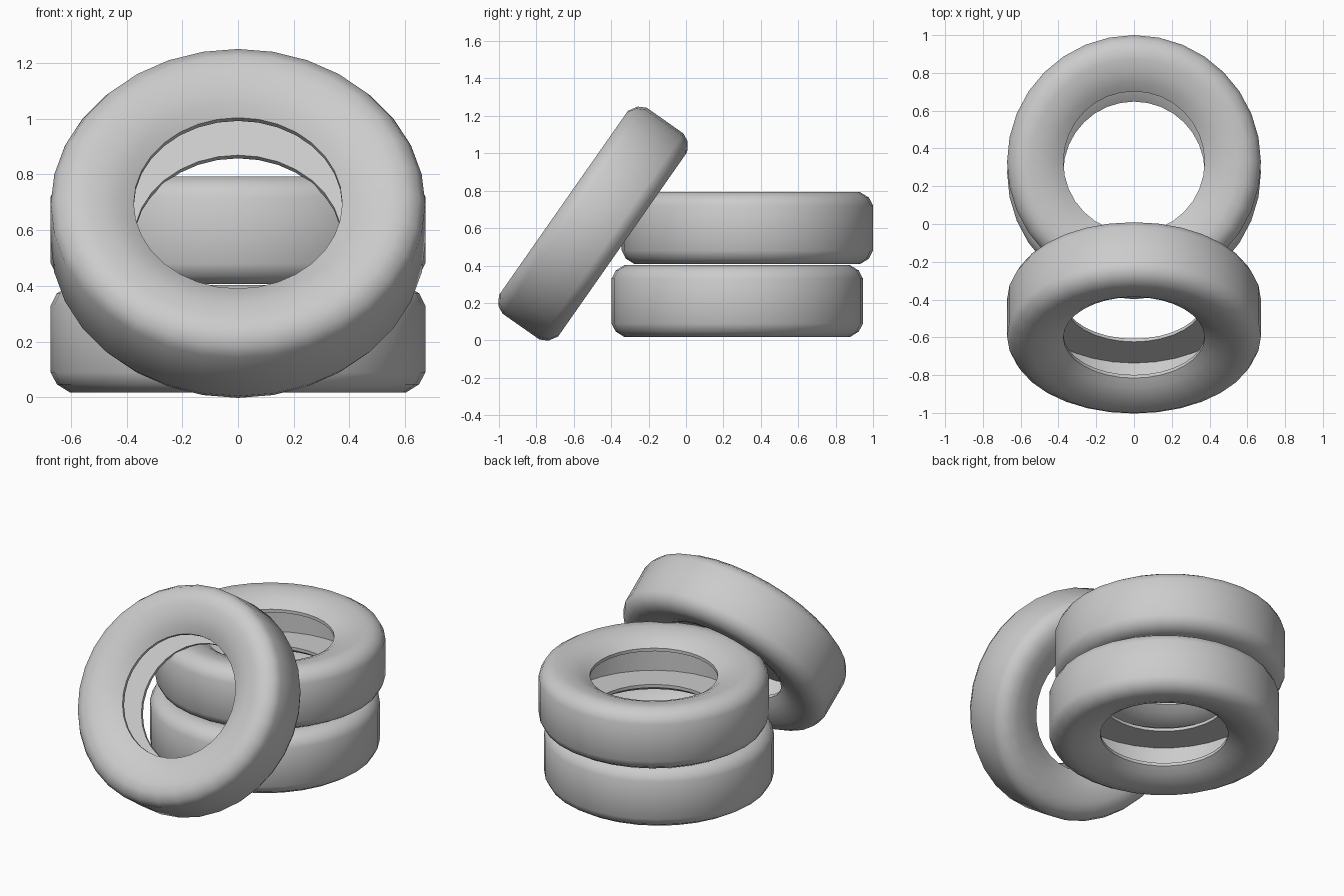
import bpy, bmesh, math

if "Cube" in bpy.data.objects:
    bpy.data.objects.remove(bpy.data.objects["Cube"])

SIDES = 32

# Upper half of the tyre section (radius, height): tread, shoulder, sidewall, bead lip, inner pocket
HALF = [(0.672, 0.12), (0.65, 0.163), (0.602, 0.193), (0.545, 0.193), (0.48, 0.182),
        (0.42, 0.158), (0.374, 0.127), (0.374, 0.107), (0.57, 0.107)]
SECTION = HALF + [(r, -z) for r, z in reversed(HALF)]


def tyre(name, location, tilt=0):
    bm = bmesh.new()
    rings = []
    for i in range(SIDES):
        a = 2 * math.pi * i / SIDES
        rings.append([bm.verts.new((r * math.cos(a), r * math.sin(a), z)) for r, z in SECTION])
    n = len(SECTION)
    for i in range(SIDES):
        a, b = rings[i], rings[(i + 1) % SIDES]
        for j in range(n):
            k = (j + 1) % n
            bm.faces.new((a[j], b[j], b[k], a[k]))
    bmesh.ops.recalc_face_normals(bm, faces=bm.faces[:])
    mesh = bpy.data.meshes.new(name)
    bm.to_mesh(mesh)
    bm.free()
    obj = bpy.data.objects.new(name, mesh)
    bpy.context.collection.objects.link(obj)
    obj.location = location
    obj.rotation_euler.x = math.radians(tilt)
    bpy.ops.object.select_all(action='DESELECT')
    obj.select_set(True)
    bpy.context.view_layer.objects.active = obj
    bpy.ops.object.shade_smooth_by_angle(angle=math.radians(45))
    return obj


# Two stacked tyres and one leaning against them
tyre("bottom_tyre", (0, 0.274, 0.21))
tyre("upper_tyre", (0, 0.328, 0.60))
tyre("leaning_tyre", (0, -0.497, 0.624), 55)
